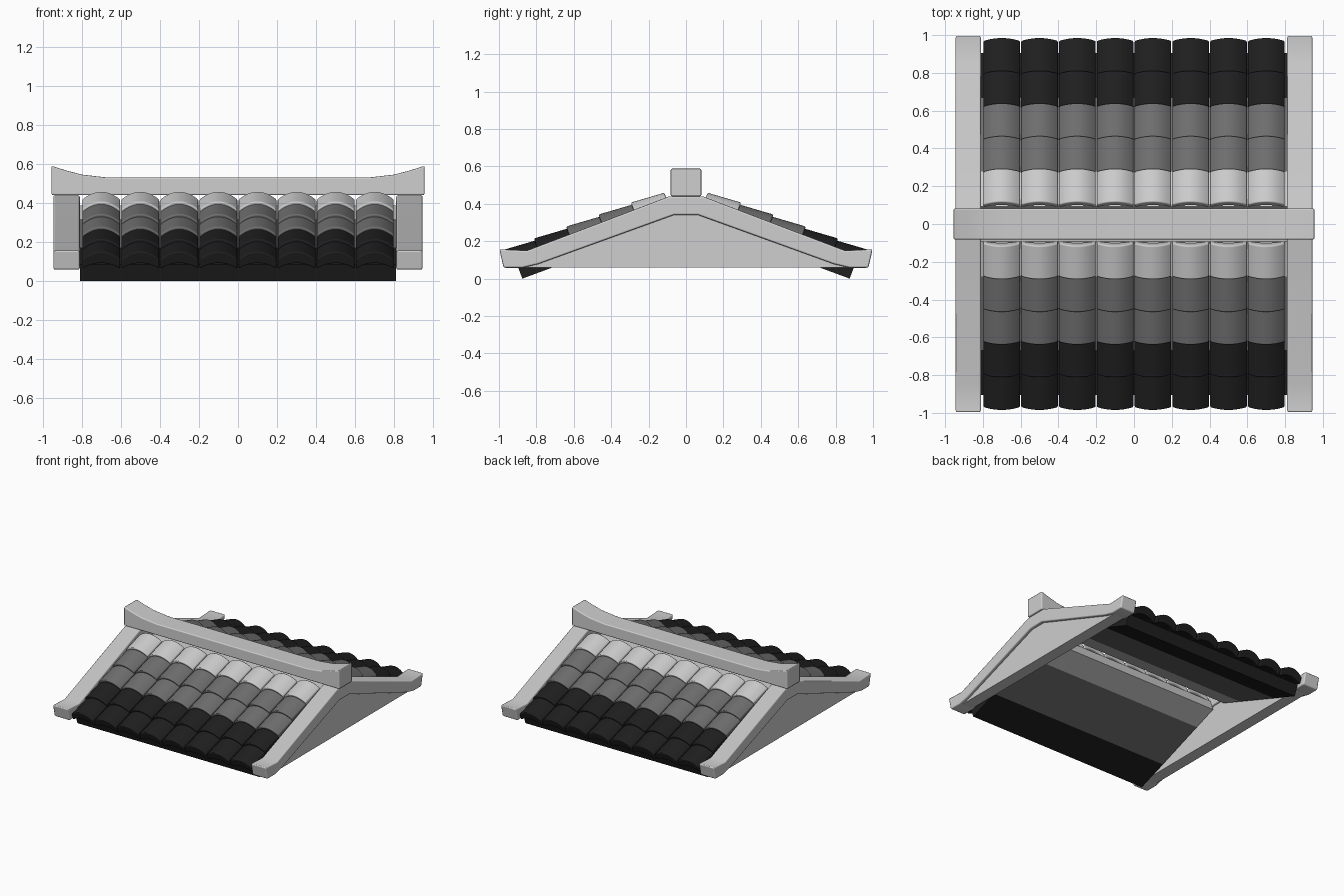
import bpy, bmesh, math
from mathutils import Vector

if "Cube" in bpy.data.objects:
    bpy.data.objects.remove(bpy.data.objects["Cube"])


def material(name, v):
    m = bpy.data.materials.new(name)
    m.diffuse_color = (v, v, v, 1)
    m.use_nodes = True
    m.node_tree.nodes["Principled BSDF"].inputs["Base Color"].default_value = m.diffuse_color
    return m


LIGHT = material("light_grey", 0.62)
GREY = material("mid_grey", 0.16)
BLACK = material("charcoal_black", 0.014)

# Roof slope frame: u runs up the slope from the eave, n is the slope normal
ANGLE = math.radians(20.3)
EAVE_Y = -0.875


def slope(x, u, n):
    c, s = math.cos(ANGLE), math.sin(ANGLE)
    return Vector((x, EAVE_Y + u * c - n * s, u * s + n * c))


def loft(name, ring_a, ring_b, mat, bevel=0.0, mirror=None, columns=0):
    """Solid between two matching closed rings, with optional array, bevel, mirror."""
    bm = bmesh.new()
    a = [bm.verts.new(p) for p in ring_a]
    b = [bm.verts.new(p) for p in ring_b]
    bm.faces.new(a)
    bm.faces.new(list(reversed(b)))
    k = len(a)
    for i in range(k):
        j = (i + 1) % k
        bm.faces.new((a[i], b[i], b[j], a[j]))
    bmesh.ops.recalc_face_normals(bm, faces=bm.faces)
    me = bpy.data.meshes.new(name)
    bm.to_mesh(me)
    bm.free()
    me.materials.append(mat)
    ob = bpy.data.objects.new(name, me)
    bpy.context.collection.objects.link(ob)
    if bevel:
        for p in me.polygons:
            p.use_smooth = True
        m = ob.modifiers.new("soft_edges", 'BEVEL')
        m.width, m.segments = bevel, 2
        m.limit_method, m.angle_limit = 'ANGLE', math.radians(35)
        m.harden_normals = True
    if columns:
        m = ob.modifiers.new("columns", 'ARRAY')
        m.count = columns
        m.use_relative_offset = False
        m.use_constant_offset = True
        m.constant_offset_displace = (0.2, 0, 0)
    if mirror:
        m = ob.modifiers.new("mirror", 'MIRROR')
        m.use_axis = [ax == mirror for ax in "xyz"]
    return ob


# Roof deck in three coloured bands, mirrored to the back
bands = [("deck_lower", 0.0, 0.255, BLACK), ("deck_middle", 0.255, 0.67, GREY),
         ("deck_upper", 0.67, 0.868, LIGHT)]
for name, u0, u1, mat in bands:
    rings = [[slope(x, u0, 0), slope(x, u1, 0), slope(x, u1, 0.09), slope(x, u0, 0.09)]
             for x in (-0.81, 0.81)]
    loft(name, *rings, mat, mirror="y")


# Arched tiles: five overlapping rows of eight
def arch(u, crest):
    half, seg, rise = 0.097, 10, 0.042
    ts = [-1 + 2 * i / seg for i in range(seg + 1)]
    top = [slope(-0.7 + half * t, u, crest - rise * t * t) for t in ts]
    low = [slope(-0.7 + half * t, u, 0.115 - 0.03 * t * t) for t in reversed(ts)]
    return top + low


STEP = 0.1845
for row, mat in enumerate([BLACK, BLACK, GREY, GREY, LIGHT]):
    u = -0.053 + row * STEP
    loft(f"tile_row_{row + 1}", arch(u, 0.18), arch(u + STEP + 0.002, 0.167), mat,
         bevel=0.008, mirror="y", columns=8)

# Gable trim boards: bent band with upturned ends
half_top = [(0.09, 0.44), (0.85, 0.15), (0.998, 0.157), (0.975, 0.058)]
half_low = [(0.875, 0.058), (0.79, 0.078), (0.065, 0.34)]
half = half_top + half_low
outline = half + [(-y, z) for y, z in reversed(half)]
loft("gable_trim", [(0.81, y, z) for y, z in outline],
     [(0.945, y, z) for y, z in outline], LIGHT, bevel=0.01, mirror="x")

# Recessed gable panels
panel = [(0.885, 0.06), (0.79, 0.10), (0.07, 0.37), (-0.07, 0.37), (-0.79, 0.10), (-0.885, 0.06)]
loft("gable_panel", [(0.825, y, z) for y, z in panel],
     [(0.92, y, z) for y, z in panel], LIGHT, mirror="x")

# Ridge beam with upswept ends
sweep = [(0.955, 0.44), (0.955, 0.59), (0.88, 0.566), (0.80, 0.545), (0.67, 0.53)]
beam = sweep + [(-x, z) for x, z in reversed(sweep)]
loft("ridge_beam", [(x, -0.082, z) for x, z in beam],
     [(x, 0.082, z) for x, z in beam], LIGHT, bevel=0.008)
